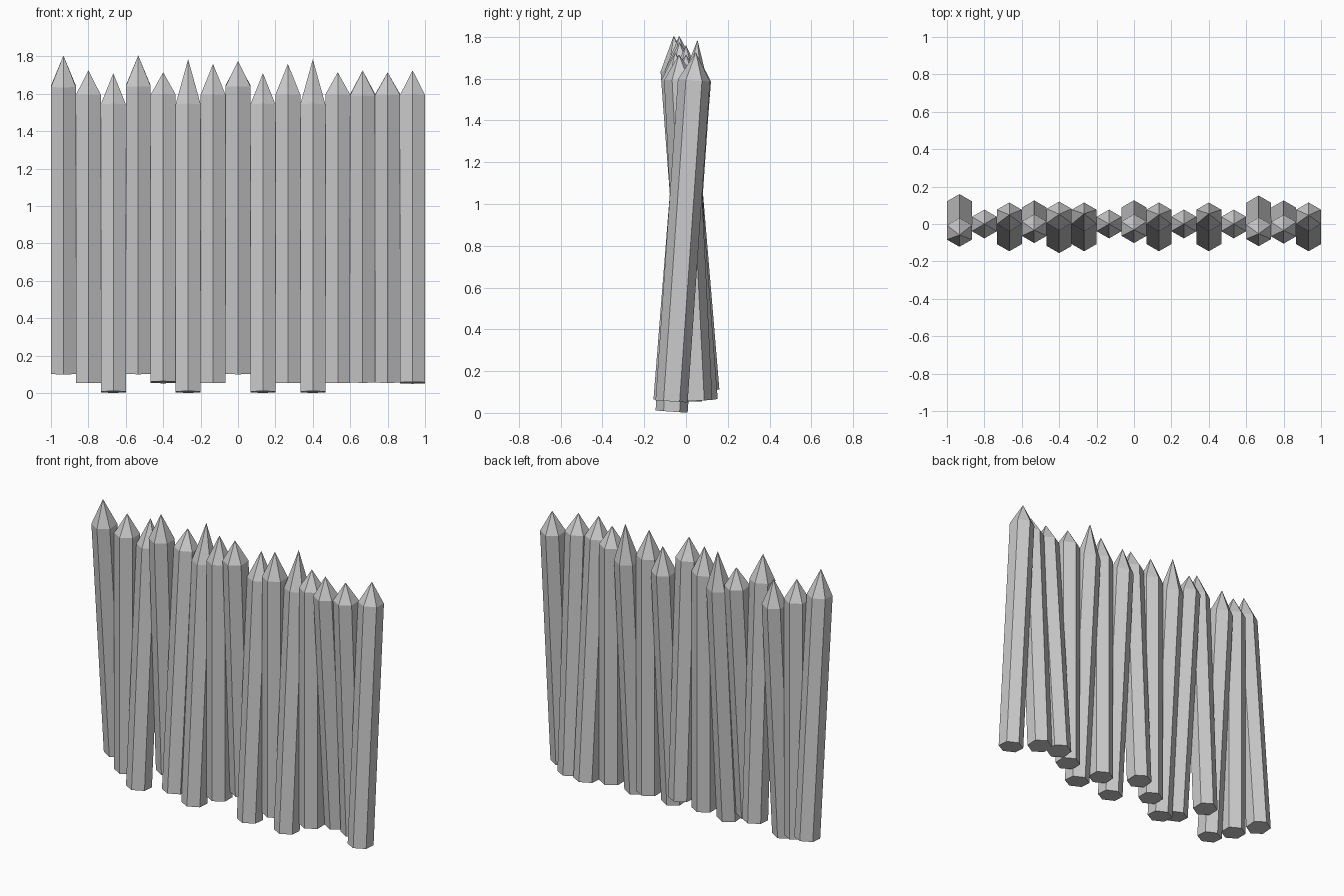
import bpy, bmesh, math
from mathutils import Matrix, Vector

if "Cube" in bpy.data.objects:
    bpy.data.objects.remove(bpy.data.objects["Cube"])

PITCH = 2 / 15
RADIUS = PITCH / math.sqrt(3)      # hexagon, flats touching the neighbours
SHAFT = 1.54

# one row per stake: base height, tip height, y of base centre, y of shoulder centre
STAKES = [
    (0.105, 1.805, 0.083, -0.045),
    (0.055, 1.725, 0, 0),
    (0.006, 1.71, -0.069, 0.038),
    (0.104, 1.805, 0.049, -0.025),
    (0.058, 1.715, -0.079, 0.043),
    (0.006, 1.785, -0.069, 0.038),
    (0.055, 1.76, 0, 0),
    (0.104, 1.775, 0.050, -0.025),
    (0.006, 1.71, -0.069, 0.038),
    (0.055, 1.76, 0, 0),
    (0.006, 1.785, -0.069, 0.038),
    (0.055, 1.715, 0, 0),
    (0.060, 1.725, 0.075, -0.042),
    (0.058, 1.715, 0.049, -0.028),
    (0.055, 1.725, -0.069, 0.038),
]


def stake(index, base_z, tip_z, base_y, top_y):
    """Hexagonal post with a pointed top, leaning forwards or backwards."""
    angle = math.asin((base_y - top_y) / SHAFT)
    tip = (tip_z - base_z) / math.cos(angle)
    bm = bmesh.new()
    rings = []
    for z in (0, SHAFT):
        rings.append([bm.verts.new((RADIUS * math.cos(a), RADIUS * math.sin(a), z))
                      for a in (math.radians(30 + 60 * k) for k in range(6))])
    apex = bm.verts.new((0, 0, tip))
    low, high = rings
    bm.faces.new(low[::-1])
    for k in range(6):
        n = (k + 1) % 6
        bm.faces.new((low[k], low[n], high[n], high[k]))
        bm.faces.new((high[k], high[n], apex))
    x = (index - 7) * PITCH
    bm.transform(Matrix.Translation(Vector((x, base_y, base_z)))
                 @ Matrix.Rotation(angle, 4, 'X'))
    mesh = bpy.data.meshes.new(f"stake_{index + 1}")
    bm.to_mesh(mesh)
    bm.free()
    bpy.context.collection.objects.link(bpy.data.objects.new(mesh.name, mesh))


# palisade row
for i, row in enumerate(STAKES):
    stake(i, *row)
